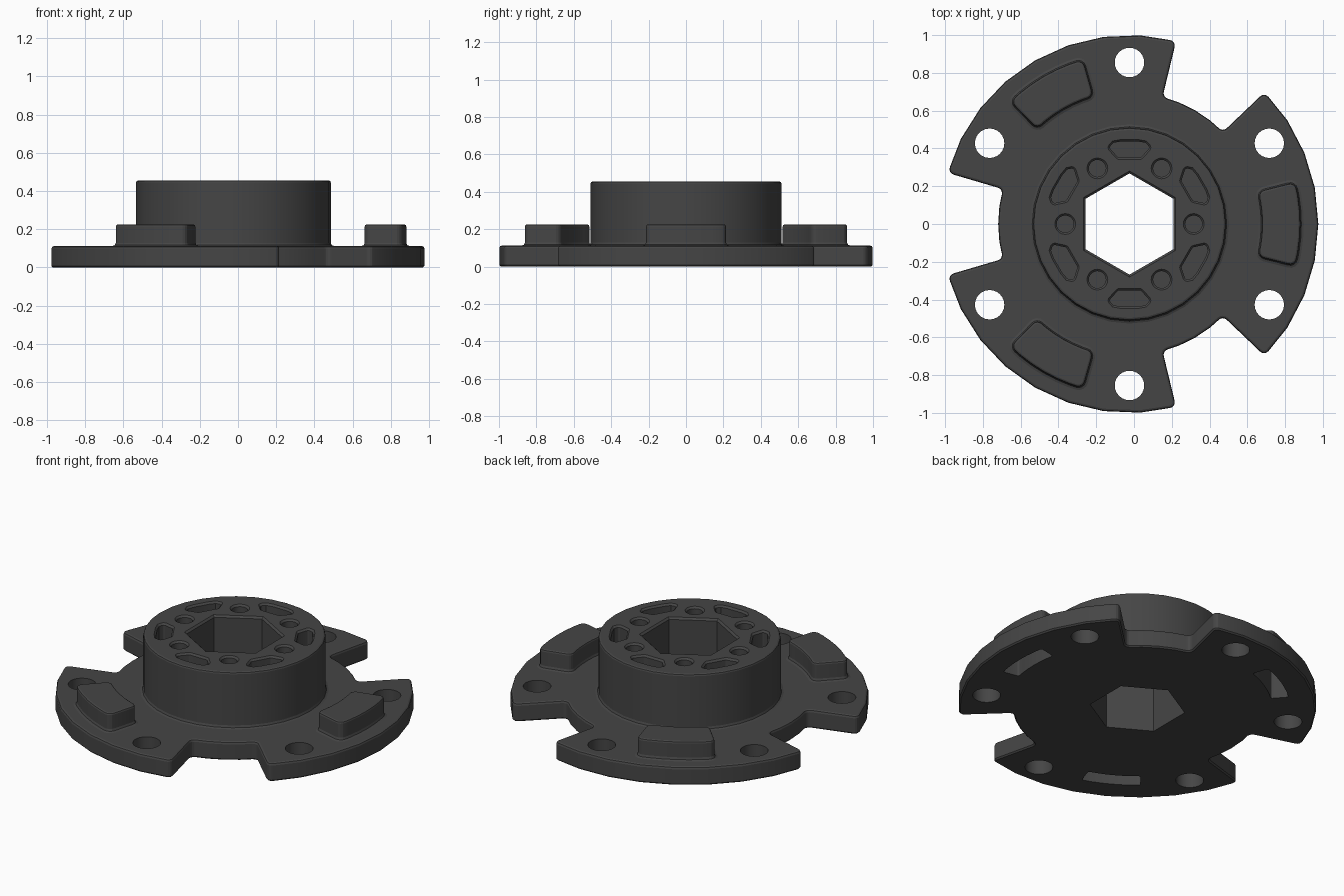
import bpy, bmesh
from math import sin, cos, tan, pi, radians
from mathutils import Vector

if "Cube" in bpy.data.objects:
    bpy.data.objects.remove(bpy.data.objects["Cube"])

CX = -0.024  # hub axis sits slightly left of the bounding box centre


def polar(r, deg):
    return Vector((r * cos(radians(deg)), r * sin(radians(deg))))


def arc(r, a0, a1, n):
    return [polar(r, a0 + (a1 - a0) * i / n) for i in range(n + 1)]


def circle(r, n, centre=(0, 0)):
    return [Vector(centre) + polar(r, 360 * i / n) for i in range(n)]


def turned(pts, deg):
    return [Vector((p.x * cos(radians(deg)) - p.y * sin(radians(deg)),
                    p.x * sin(radians(deg)) + p.y * cos(radians(deg)))) for p in pts]


def rounded(pts, corners, radius, n=4):
    """Replace the corners with the given indices by small arcs."""
    out = []
    for i, p in enumerate(pts):
        if i not in corners:
            out.append(p)
            continue
        a = (pts[i - 1] - p).normalized()
        b = (pts[(i + 1) % len(pts)] - p).normalized()
        half = a.angle(b) / 2
        centre = p + (a + b).normalized() * radius / sin(half)
        v0 = p + a * radius / tan(half) - centre
        v1 = p + b * radius / tan(half) - centre
        sweep = v0.angle(v1)
        for k in range(n + 1):
            t = k / n
            out.append(centre + (v0 * sin((1 - t) * sweep) + v1 * sin(t * sweep)) / sin(sweep))
    return out


def offset(pts, d):
    """Grow a counter-clockwise outline by d."""
    out = []
    for i, p in enumerate(pts):
        e0 = (p - pts[i - 1]).normalized()
        e1 = (pts[(i + 1) % len(pts)] - p).normalized()
        n0, n1 = Vector((e0.y, -e0.x)), Vector((e1.y, -e1.x))
        out.append(p + (n0 + n1) * d / (1 + n0.dot(n1)))
    return out


def add_prism(bm, pts, levels):
    """Stack outlines: levels are (growth, z) pairs from bottom to top."""
    rings = [[bm.verts.new((p.x + CX, p.y, z)) for p in offset(pts, d)] for d, z in levels]
    bm.faces.new(rings[0][::-1])
    bm.faces.new(rings[-1])
    n = len(pts)
    for lo, hi in zip(rings, rings[1:]):
        for i in range(n):
            j = (i + 1) % n
            bm.faces.new((lo[i], lo[j], hi[j], hi[i]))


def make(name, prisms):
    bm = bmesh.new()
    for pts, levels in prisms:
        add_prism(bm, pts, levels)
    me = bpy.data.meshes.new(name)
    bm.to_mesh(me)
    bm.free()
    ob = bpy.data.objects.new(name, me)
    bpy.context.collection.objects.link(ob)
    return ob


def combine(target, other, operation):
    mod = target.modifiers.new(operation, 'BOOLEAN')
    mod.operation, mod.object, mod.solver = operation, other, 'EXACT'
    bpy.context.view_layer.objects.active = target
    bpy.ops.object.modifier_apply(modifier=mod.name)
    bpy.data.objects.remove(other)


# Notched base plate: three sectors separated by three notches
outline, corners = [], []
for k in range(3):
    c = 120 * k
    start = len(outline)
    outline += arc(1.0, c - 44.3, c + 44.3, 8)
    outline += arc(0.695, c + 44.6, c + 75.4, 4)
    corners += [start, start + 8, start + 9, start + 13]
plate = make("flange_plate", [(rounded(outline, corners, 0.03),
             [(-0.008, 0), (0, 0.008), (0, 0.098), (-0.004, 0.108), (-0.013, 0.112)])])

# Raised hub with a filleted foot
hub = make("hub", [(circle(0.51, 32), [(0.017, 0.05), (0.017, 0.112), (0.005, 0.117),
           (0, 0.129), (0, 0.444), (-0.003, 0.452), (-0.012, 0.456)])])
combine(plate, hub, 'UNION')


# Three raised pads, hollow underneath
def pad(r0, r1, half, radius, c):
    pts = arc(r1, c - half, c + half, 6) + arc(r0, c + half, c - half, 6)
    return rounded(pts, (0, 6, 7, 13), radius)


angles = (0, 120, 240)
pads = make("raised_pads", [(pad(0.702, 0.905, 14.2, 0.035, c),
            [(0.018, 0.05), (0.018, 0.112), (0.005, 0.117), (0, 0.129),
             (0, 0.214), (-0.003, 0.222), (-0.011, 0.226)]) for c in angles])
combine(plate, pads, 'UNION')

hollows = make("pad_hollows", [(pad(0.755, 0.855, 11.3, 0.012, c),
               [(0, -0.1), (0, 0.17)]) for c in angles])
combine(plate, hollows, 'DIFFERENCE')

# Through openings: hexagonal bore and six bolt holes
bore = [(0, -0.1), (0, 0.445), (0.012, 0.457), (0.012, 0.6)]
cuts = [(turned(circle(0.268, 6), 30), bore)]
cuts += [(circle(0.078, 24, polar(0.855, 30 + 60 * k)), [(0, -0.1), (0, 0.3)]) for k in range(6)]
combine(plate, make("through_holes", cuts), 'DIFFERENCE')

# Blind recesses in the hub top: alternating round holes and tapered pockets
half_pocket = [(0.06, 0.352), (0.108, 0.405), (0.085, 0.43), (0.045, 0.437)]
pocket = [Vector(p) for p in half_pocket] + [Vector((-x, y)) for x, y in half_pocket[::-1]]
pocket = rounded(pocket, (0, 1, 6, 7), 0.014)
recess = [(0, 0.2), (0, 0.445), (0.011, 0.457), (0.011, 0.6)]
cuts = []
for k in range(6):
    cuts.append((circle(0.045, 20, polar(0.34, 60 * k)), recess))
    cuts.append((turned(pocket, 60 * k), recess))
combine(plate, make("hub_recesses", cuts), 'DIFFERENCE')

# Dark finish and smooth shading with crisp edges
mat = bpy.data.materials.new("dark_grey")
mat.diffuse_color = (0.06, 0.06, 0.06, 1)
mat.use_nodes = True
mat.node_tree.nodes["Principled BSDF"].inputs["Base Color"].default_value = mat.diffuse_color
plate.data.materials.clear()
plate.data.materials.append(mat)
plate.name = "hub_flange"
plate.select_set(True)
bpy.context.view_layer.objects.active = plate
bpy.ops.object.shade_smooth_by_angle(angle=radians(20))
